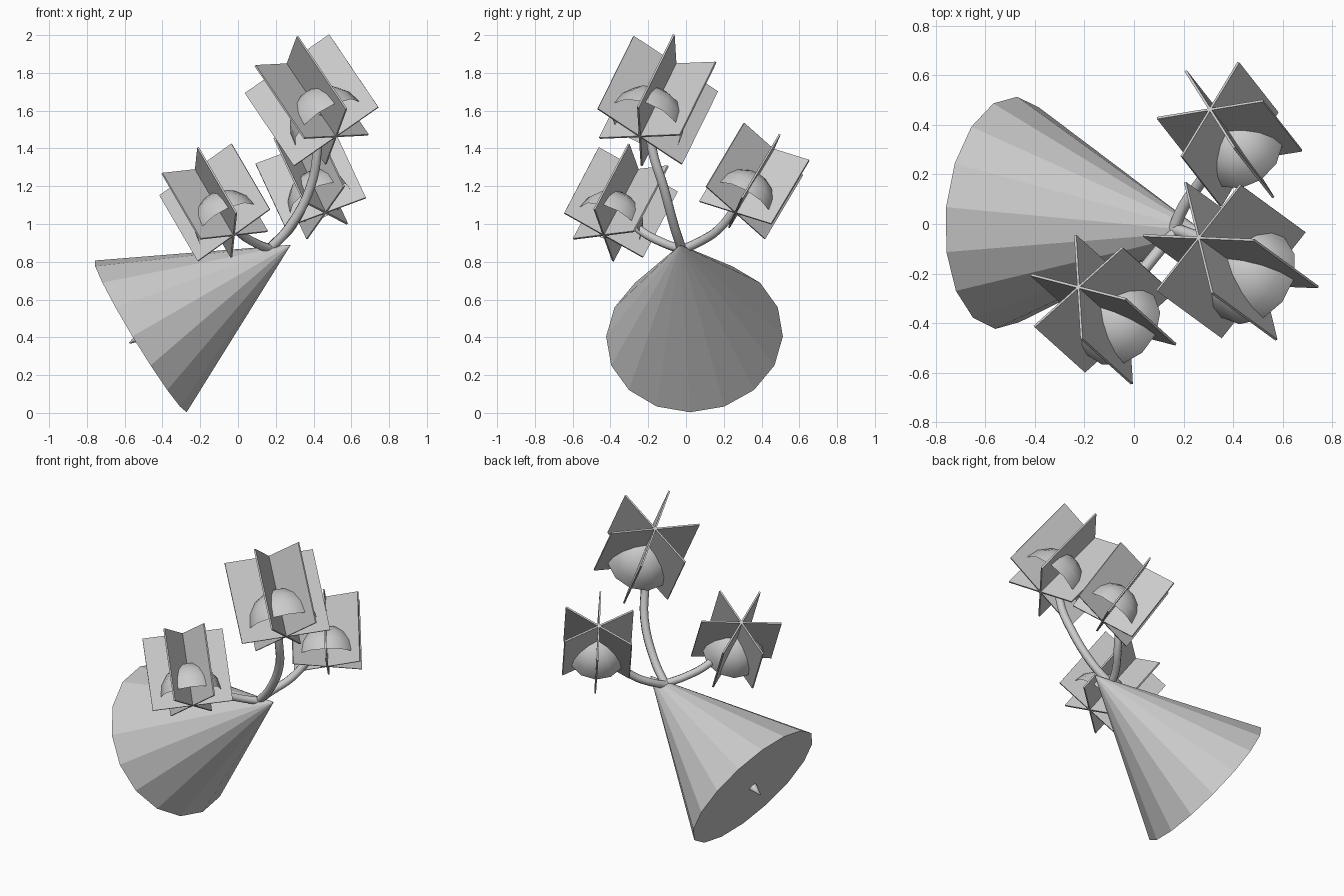
import bpy, bmesh, math
from mathutils import Vector, Matrix

if "Cube" in bpy.data.objects:
    bpy.data.objects.remove(bpy.data.objects["Cube"])

grey = bpy.data.materials.new("plain_grey")
grey.diffuse_color = (0.6, 0.6, 0.6, 1)
grey.use_nodes = True
grey.node_tree.nodes["Principled BSDF"].inputs["Base Color"].default_value = grey.diffuse_color


def frame(origin, z_axis, x_axis):
    """Matrix with the given origin, z axis and approximate x axis."""
    z = Vector(z_axis).normalized()
    x = Vector(x_axis)
    x = (x - z * x.dot(z)).normalized()
    y = z.cross(x)
    m = Matrix((x, y, z)).transposed().to_4x4()
    m.translation = Vector(origin)
    return m


def add_mesh(name, bm, smooth=False):
    me = bpy.data.meshes.new(name)
    bm.to_mesh(me)
    bm.free()
    me.materials.append(grey)
    for p in me.polygons:
        p.use_smooth = smooth
    ob = bpy.data.objects.new(name, me)
    bpy.context.collection.objects.link(ob)
    return ob


# tilted cone body
base, apex = Vector((-0.515, 0.045, 0.405)), Vector((0.28, -0.03, 0.89))
axis = apex - base
bm = bmesh.new()
bmesh.ops.create_cone(bm, cap_ends=True, segments=16, radius1=0.47, radius2=0,
                      depth=axis.length,
                      matrix=frame((base + apex) / 2, axis, (0, 0, -1)))
add_mesh("cone_body", bm)

# small pointed stub in the middle of the cone base
bm = bmesh.new()
bmesh.ops.create_cone(bm, cap_ends=True, segments=8, radius1=0.03, radius2=0.003,
                      depth=0.08,
                      matrix=frame(base - axis.normalized() * 0.03, -axis, (0, 0, 1)))
add_mesh("base_stub", bm, True)


# flower: three crossed thin sheets round one axis, and an open bell
def flower(name, centre, down, across, width):
    length = width * 0.92
    centre, down = Vector(centre), Vector(down).normalized()
    m = frame(centre, down, across)
    bm = bmesh.new()
    for k in range(3):
        bmesh.ops.create_cube(bm, size=1, matrix=m
                              @ Matrix.Rotation(k * math.pi / 3, 4, 'Z')
                              @ Matrix.Diagonal((width, 0.01, length, 1)))
    add_mesh(name + "_sheets", bm)

    rim = centre + down * length * 0.33
    bm = bmesh.new()
    bmesh.ops.create_uvsphere(bm, u_segments=12, v_segments=8, radius=width * 0.38)
    bmesh.ops.delete(bm, geom=[v for v in bm.verts if v.co.z < -0.001], context='VERTS')
    bmesh.ops.transform(bm, matrix=frame(rim, -down, across), verts=bm.verts)
    add_mesh(name + "_bell", bm, True)


flower("tall_flower", (0.39, -0.15, 1.655), (0.26, -0.19, -0.385), (0.45, -0.02, 0.31), 0.545)
flower("left_flower", (-0.123, -0.345, 1.114), (0.2, -0.18, -0.343), (0.381, -0.098, 0.275), 0.48)
flower("back_flower", (0.385, 0.362, 1.228), (0.154, -0.196, -0.33), (0.426, 0.075, 0.167), 0.46)


# curved stems rising from the cone tip
def stem(name, points, r):
    cu = bpy.data.curves.new(name, 'CURVE')
    cu.dimensions = '3D'
    cu.bevel_depth = r
    cu.bevel_resolution = 2
    cu.resolution_u = 4
    cu.use_fill_caps = True
    sp = cu.splines.new('BEZIER')
    sp.bezier_points.add(len(points) - 1)
    for bp, p in zip(sp.bezier_points, points):
        bp.co = p
        bp.handle_left_type = bp.handle_right_type = 'AUTO'
    cu.materials.append(grey)
    ob = bpy.data.objects.new(name, cu)
    bpy.context.collection.objects.link(ob)


stem("tall_stem", [(0.16, -0.02, 0.86), (0.27, -0.06, 0.98), (0.385, -0.12, 1.2),
                   (0.42, -0.18, 1.4), (0.42, -0.19, 1.58)], 0.026)
stem("left_stem", [(0.18, -0.02, 0.865), (0.09, -0.12, 0.9), (0.0, -0.24, 0.965),
                   (-0.05, -0.33, 1.05)], 0.024)
stem("back_stem", [(0.16, -0.02, 0.865), (0.2, 0.07, 0.905), (0.27, 0.17, 0.97),
                   (0.33, 0.25, 1.07), (0.36, 0.28, 1.13)], 0.024)
